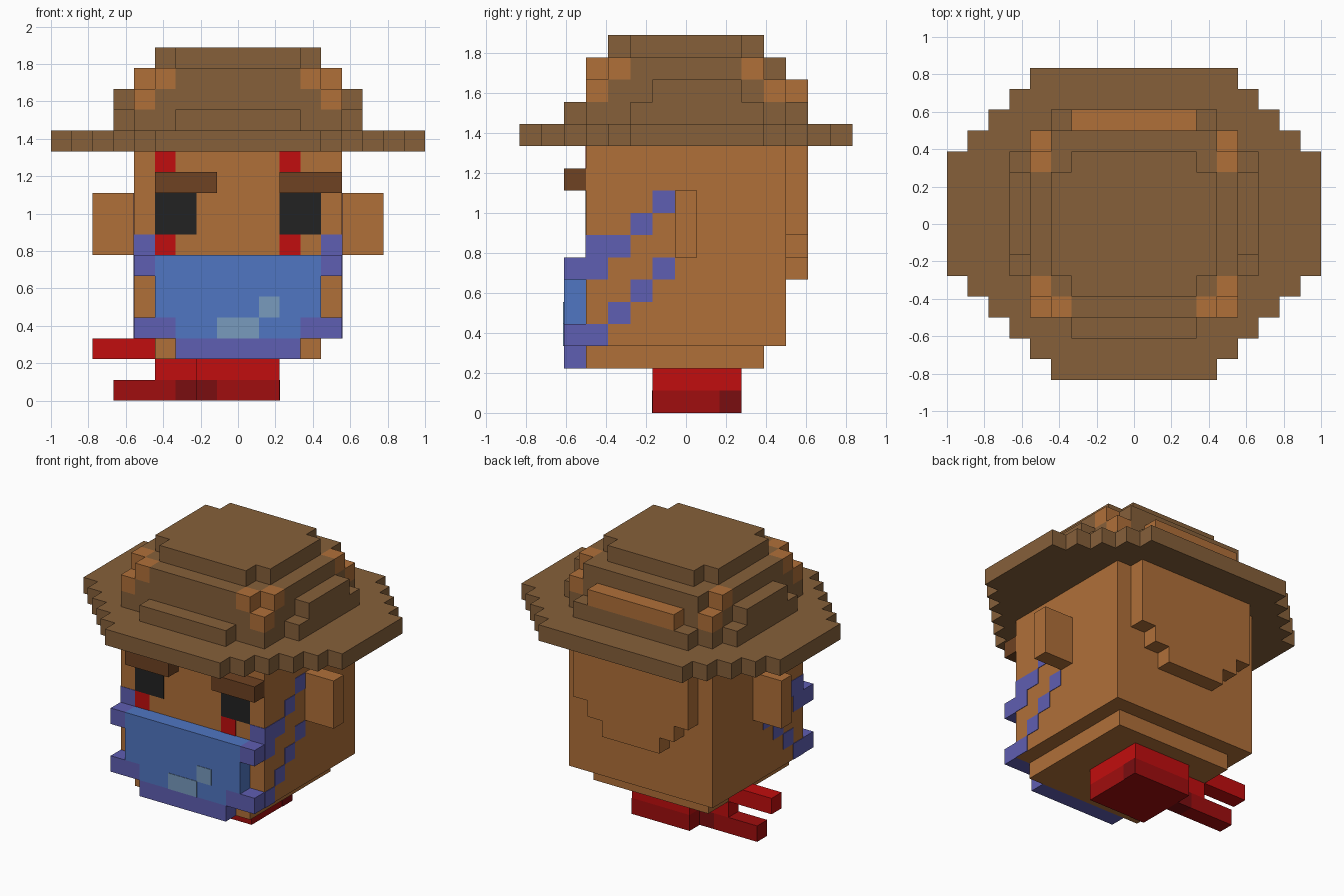
import bpy, bmesh

if "Cube" in bpy.data.objects:
    bpy.data.objects.remove(bpy.data.objects["Cube"], do_unlink=True)

U = 1 / 9      # one block
T = 0.03       # plate thickness in blocks


def material(name, rgb):
    lin = [((c / 255 + 0.055) / 1.055) ** 2.4 if c > 10 else c / 255 / 12.92 for c in rgb] + [1]
    m = bpy.data.materials.new(name)
    m.use_nodes = True
    m.diffuse_color = lin
    bsdf = next(n for n in m.node_tree.nodes if n.type == 'BSDF_PRINCIPLED')
    bsdf.inputs["Base Color"].default_value = lin
    return m


HAT = material("hat brown", (134, 96, 58))
TAN = material("tan", (176, 112, 57))
BROW = material("dark brown", (110, 66, 34))
BLACK = material("black", (34, 34, 34))
RED = material("red", (193, 13, 14))
DARK_RED = material("dark red", (160, 13, 14))
DEEP_RED = material("deep red", (122, 13, 16))
BLUE = material("blue", (80, 118, 194))
PURPLE = material("purple", (95, 94, 178))
LIGHT = material("light blue", (120, 155, 190))


def finish(name, bm, mat):
    bmesh.ops.recalc_face_normals(bm, faces=bm.faces)
    bmesh.ops.scale(bm, vec=(U, U, U), verts=bm.verts)
    me = bpy.data.meshes.new(name)
    bm.to_mesh(me)
    bm.free()
    me.materials.append(mat)
    ob = bpy.data.objects.new(name, me)
    bpy.context.collection.objects.link(ob)
    return ob


def part(name, mat, *boxes, mirror=False):
    """Boxes given as x0, x1, y0, y1, z0, z1 in blocks."""
    bm = bmesh.new()
    boxes = list(boxes)
    if mirror:
        boxes += [(-b[1], -b[0], *b[2:]) for b in boxes]
    for x0, x1, y0, y1, z0, z1 in boxes:
        vs = bmesh.ops.create_cube(bm, size=1)["verts"]
        for v in vs:
            v.co = ((x0 + x1) / 2 + v.co.x * (x1 - x0),
                    (y0 + y1) / 2 + v.co.y * (y1 - y0),
                    (z0 + z1) / 2 + v.co.z * (z1 - z0))
    return finish(name, bm, mat)


def stepped_slab(name, mat, y_start, half_widths, z0, z1):
    """Slab with a stepped outline: one half width per row of blocks in y."""
    side = []
    for i, w in enumerate(half_widths):
        for p in ((w, y_start + i), (w, y_start + i + 1)):
            if len(side) > 1 and side[-1][0] == side[-2][0] == p[0]:
                side[-1] = p
            elif not side or side[-1] != p:
                side.append(p)
    outline = side + [(-x, y) for x, y in reversed(side)]
    bm = bmesh.new()
    face = bm.faces.new([bm.verts.new((x, y, z0)) for x, y in outline])
    ext = bmesh.ops.extrude_face_region(bm, geom=[face])["geom"]
    bmesh.ops.translate(bm, vec=(0, 0, z1 - z0),
                        verts=[g for g in ext if isinstance(g, bmesh.types.BMVert)])
    return finish(name, bm, mat)


# Head
part("head", TAN, (-5, 5, -4.5, 4.5, 3, 12))
part("chin", TAN, (-4, 4, -4.5, 3.5, 2, 3))
part("ears", TAN, (5, 7, -0.5, 0.5, 7, 10), mirror=True)
part("back_hair", TAN, (-2, 2, 4.5, 5.5, 6, 7), (-3, 3, 4.5, 5.5, 7, 8), (-4, 4, 4.5, 5.5, 8, 12))

# Face
part("eyes", BLACK, (2, 4, -4.5 - T, -4.5, 8, 10), (-4, -2, -4.5 - T, -4.5, 8, 10))
part("eyebrows", BROW, (-4, -1, -5.5, -4.5, 10, 11), (2, 5, -5.5, -4.5, 10, 11))
part("face_stripes", RED, *[(x, x + 1, -4.5 - T, -4.5, z, z + 1) for x in (-4, 2) for z in (7, 11)])

# Mask with corner ties and straps
part("mask", BLUE, (-4, 4, -5.5, -4.5, 4, 7), (-3, 3, -5.5, -4.5, 3, 4))
part("mask_trim", PURPLE, (-3, 3, -5.5, -4.5, 2, 3))
part("mask_ties", PURPLE, (3, 5, -5.5, -4.5, 3, 4), (4, 5, -5.5, -4.5, 6, 7), mirror=True)
part("mask_highlight", LIGHT, (-1, 1, -5.5 - T, -5.5, 3, 4), (1, 2, -5.5 - T, -5.5, 4, 5))
strap_cells = [(-4.5, -3.5, 3), (-3.5, -2.5, 4), (-2.5, -1.5, 5), (-1.5, -0.5, 6),
               (-4.5, -3.5, 6), (-4.5, -2.5, 7), (-2.5, -1.5, 8), (-1.5, -0.5, 9)]
part("side_straps", PURPLE, *[(5, 5 + T, a, b, z, z + 1) for a, b, z in strap_cells], mirror=True)
part("front_straps", PURPLE, (4, 5, -4.5 - T, -4.5, 7, 8), mirror=True)

# Hat
stepped_slab("hat_brim", HAT, -7.5, [4, 5, 6, 7, 8, 9, 9, 9, 9, 9, 9, 8, 7, 6, 5], 12, 13)
part("hat_base", HAT, (-5, 5, -4.5, 4.5, 13, 14))
stepped_slab("hat_middle", HAT, -4.5, [4] + [5] * 7 + [4], 14, 15)
stepped_slab("hat_upper", HAT, -4.5, [3, 4] + [5] * 5 + [4, 4], 15, 16)
stepped_slab("hat_top", HAT, -3.5, [3, 4, 4, 4, 4, 4, 3], 16, 17)
part("hat_side_ridges", HAT, (5, 6, -2.5, 3.5, 13, 14), (5, 6, -1.5, 2.5, 14, 15), mirror=True)
part("hat_front_ridge", HAT, (-3, 3, -5.5, -4.5, 13, 14))
part("hat_back_ridge", HAT, (-4, 4, 4.5, 5.5, 13, 14))
part("hat_back_patch", TAN, (-3, 3, 4.5, 5.5, 14, 15))
part("hat_corner_patches", TAN,
     (4, 5, -4.5, -3.5, 14, 15), (3, 4, -4.5, -3.5, 15, 16), (4, 5, -3.5, -2.5, 15, 16),
     (4, 5, 3.5, 4.5, 14, 15), (4, 5, 2.5, 3.5, 15, 16), mirror=True)

# Scarf and its two tails
part("scarf_upper", RED, (-2, 2, -1.5, 2.5, 1, 2))
part("scarf_lower", DARK_RED, (-2, 2, -1.5, 2.5, 0, 1))
part("scarf_tail_upper", RED, (-4, -2, 0.5, 1.5, 1, 2), (-7, -4, 0.5, 1.5, 2, 3))
part("scarf_tail_lower", DARK_RED, (-6, -3, 0.5, 1.5, 0, 1))
part("scarf_tail_root", DEEP_RED, (-3, -2, 0.5, 1.5, 0, 1))
part("scarf_dark_patches", DEEP_RED,
     (-2, -1, -1.5 - T, -1.5, 0, 1), (2, 2 + T, 1.5, 2.5, 0, 1))
